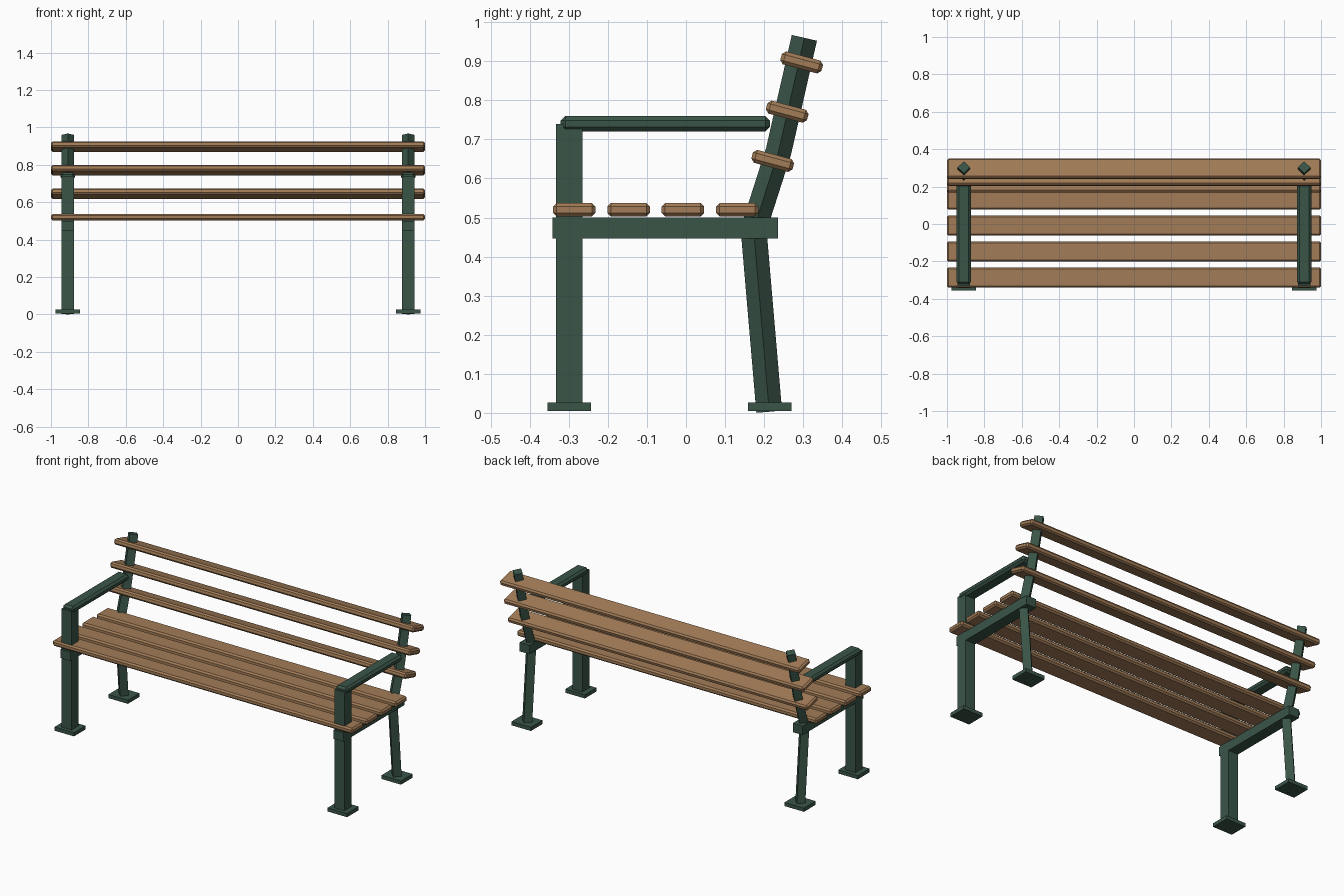
import bpy
import bmesh
from math import radians
from mathutils import Vector

cube = bpy.data.objects.get("Cube")
if cube:
    bpy.data.objects.remove(cube, do_unlink=True)


def make_material(name, rgb):
    mat = bpy.data.materials.new(name)
    mat.use_nodes = True
    mat.diffuse_color = (*rgb, 1)
    mat.node_tree.nodes["Principled BSDF"].inputs["Base Color"].default_value = (*rgb, 1)
    return mat


wood = make_material("warm wood", (0.36, 0.2, 0.095))
green = make_material("dark green metal", (0.042, 0.09, 0.064))


def add_object(name, bm, mat):
    bmesh.ops.recalc_face_normals(bm, faces=bm.faces)
    mesh = bpy.data.meshes.new(name)
    bm.to_mesh(mesh)
    bm.free()
    mesh.materials.append(mat)
    obj = bpy.data.objects.new(name, mesh)
    bpy.context.collection.objects.link(obj)
    return obj


def box(name, centre, size, mat, chamfer=0, tilt=0):
    bm = bmesh.new()
    bmesh.ops.create_cube(bm, size=1)
    bmesh.ops.scale(bm, vec=size, verts=bm.verts)
    obj = add_object(name, bm, mat)
    obj.location = centre
    obj.rotation_euler.x = radians(tilt)
    if chamfer:
        bevel = obj.modifiers.new("chamfer", 'BEVEL')
        bevel.width = chamfer
        bevel.segments = 1
    return obj


def diamond_post(name, x, path, radius, mat):
    """Sweep a diamond section along a bent path in the side plane."""
    points = [Vector((x, y, z)) for y, z in path]
    side = Vector((1, 0, 0))
    bm = bmesh.new()
    rings = []
    for i, p in enumerate(points):
        before = (p - points[max(i - 1, 0)]).normalized()
        after = (points[min(i + 1, len(points) - 1)] - p).normalized()
        along = (before + after).normalized()
        across = along.cross(side) * radius / along.dot(after if after.length else before)
        rings.append([bm.verts.new(p + d) for d in
                      (side * radius, across, -side * radius, -across)])
    for low, high in zip(rings, rings[1:]):
        for k in range(4):
            n = (k + 1) % 4
            bm.faces.new((low[k], low[n], high[n], high[k]))
    bm.faces.new(rings[0])
    bm.faces.new(rings[-1])
    return add_object(name, bm, mat)


# Seat slats
for i in range(4):
    box(f"seat_slat_{i + 1}", (0, -0.286 + i * 0.139, 0.52), (2, 0.109, 0.034), wood, 0.009)

# Back slats, tilted with the posts
for i in range(3):
    box(f"back_slat_{i + 1}", (0, 0.222 + i * 0.037, 0.645 + i * 0.126),
        (2, 0.109, 0.034), wood, 0.009, -15)

# End frames
post_path = [(0.213, 0.003), (0.173, 0.47), (0.237, 0.67), (0.303, 0.96)]
for label, x in (("left", 0.91), ("right", -0.91)):
    box(f"{label}_front_leg", (x, -0.299, 0.375), (0.066, 0.067, 0.73), green)
    box(f"{label}_seat_rail", (x, -0.053, 0.473), (0.066, 0.578, 0.054), green)
    box(f"{label}_armrest", (x, -0.053, 0.74), (0.076, 0.536, 0.04), green, 0.012)
    diamond_post(f"{label}_rear_post", x, post_path, 0.033, green)
    for end, y in (("front", -0.299), ("rear", 0.214)):
        box(f"{label}_{end}_foot", (x, y, 0.016), (0.13, 0.111, 0.022), green)
